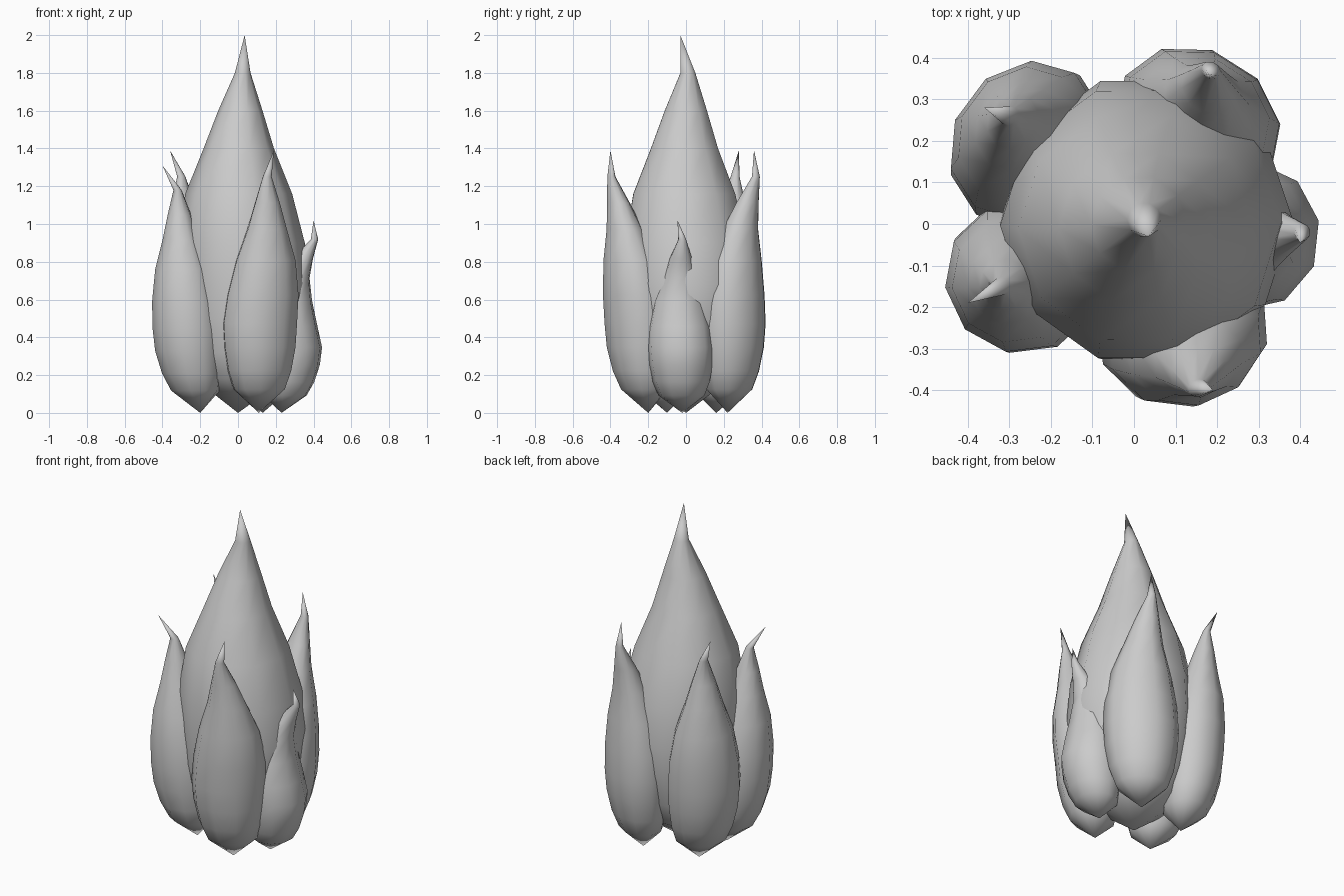
import bpy, bmesh, math
from mathutils import Vector

if "Cube" in bpy.data.objects:
    bpy.data.objects.remove(bpy.data.objects["Cube"])

grey = bpy.data.materials.new("pale_grey")
grey.use_nodes = True
grey.diffuse_color = (0.6, 0.6, 0.6, 1)
grey.node_tree.nodes["Principled BSDF"].inputs["Base Color"].default_value = (0.6, 0.6, 0.6, 1)

SIDES = 10
BELLY, NECK = 0.35, 0.9
# Shared bud outline: height fraction, fraction of the belly radius
PROFILE = [(0.09, 0.7), (0.16, 0.87), (0.25, 0.98), (0.34, 1.02), (0.45, 0.98),
           (0.58, 0.82), (0.7, 0.54), (0.8, 0.34), (0.9, 0.12)]


def bud(name, base, belly, neck, tip, depth, width, sway=(0, 0)):
    """Pointed bud on a bent spine; depth and width are its radii along and across the outward direction."""
    base, belly, neck, sway = Vector(base), Vector(belly), Vector(neck), Vector(sway)
    out = belly.normalized()
    side = Vector((-out.y, out.x))
    bm = bmesh.new()
    bottom = bm.verts.new((*base, 0))
    top = bm.verts.new(tip)
    rings = []
    for t, r in PROFILE:
        if t < BELLY:
            c = base.lerp(belly, math.sin(t / BELLY * math.pi / 2))
        else:
            s = (t - BELLY) / (NECK - BELLY)
            c = belly.lerp(neck, s) + sway * math.sin(s * math.pi)
        ring = []
        for i in range(SIDES):
            a = math.tau * (i + 0.5) / SIDES
            p = c + out * (depth * r * math.cos(a)) + side * (width * r * math.sin(a))
            ring.append(bm.verts.new((p.x, p.y, t * tip[2])))
        rings.append(ring)
    for i in range(SIDES):
        j = (i + 1) % SIDES
        bm.faces.new((bottom, rings[0][j], rings[0][i]))
        for low, high in zip(rings, rings[1:]):
            bm.faces.new((low[i], low[j], high[j], high[i]))
        bm.faces.new((rings[-1][i], rings[-1][j], top))
    mesh = bpy.data.meshes.new(name)
    bm.to_mesh(mesh)
    bm.free()
    mesh.materials.append(grey)
    obj = bpy.data.objects.new(name, mesh)
    bpy.context.collection.objects.link(obj)
    bpy.ops.object.select_all(action='DESELECT')
    obj.select_set(True)
    bpy.context.view_layer.objects.active = obj
    bpy.ops.object.shade_smooth_by_angle(angle=math.radians(50))


# Tall middle bud
bud("centre_bud", (0, 0), (0.03, 0.01), (0.025, 0.01), (0.035, -0.03, 2), 0.345, 0.345, (-0.025, -0.02))

# Ring of smaller outer buds
bud("front_bud", (0.11, -0.2), (0.115, -0.25), (0.155, -0.395), (0.19, -0.4, 1.39), 0.175, 0.205, (0.015, 0.02))
bud("front_right_bud", (-0.2, -0.1), (-0.265, -0.125), (-0.32, -0.15), (-0.4, -0.19, 1.31), 0.185, 0.185)
bud("back_right_bud", (-0.2, 0.16), (-0.255, 0.19), (-0.3, 0.26), (-0.36, 0.28, 1.39), 0.175, 0.205)
bud("back_left_bud", (0.13, 0.22), (0.155, 0.245), (0.185, 0.37), (0.18, 0.36, 1.39), 0.17, 0.205, (0, -0.04))
bud("left_bud", (0.23, -0.02), (0.28, -0.03), (0.405, -0.02), (0.4, -0.045, 1.02), 0.165, 0.175, (-0.075, -0.01))
